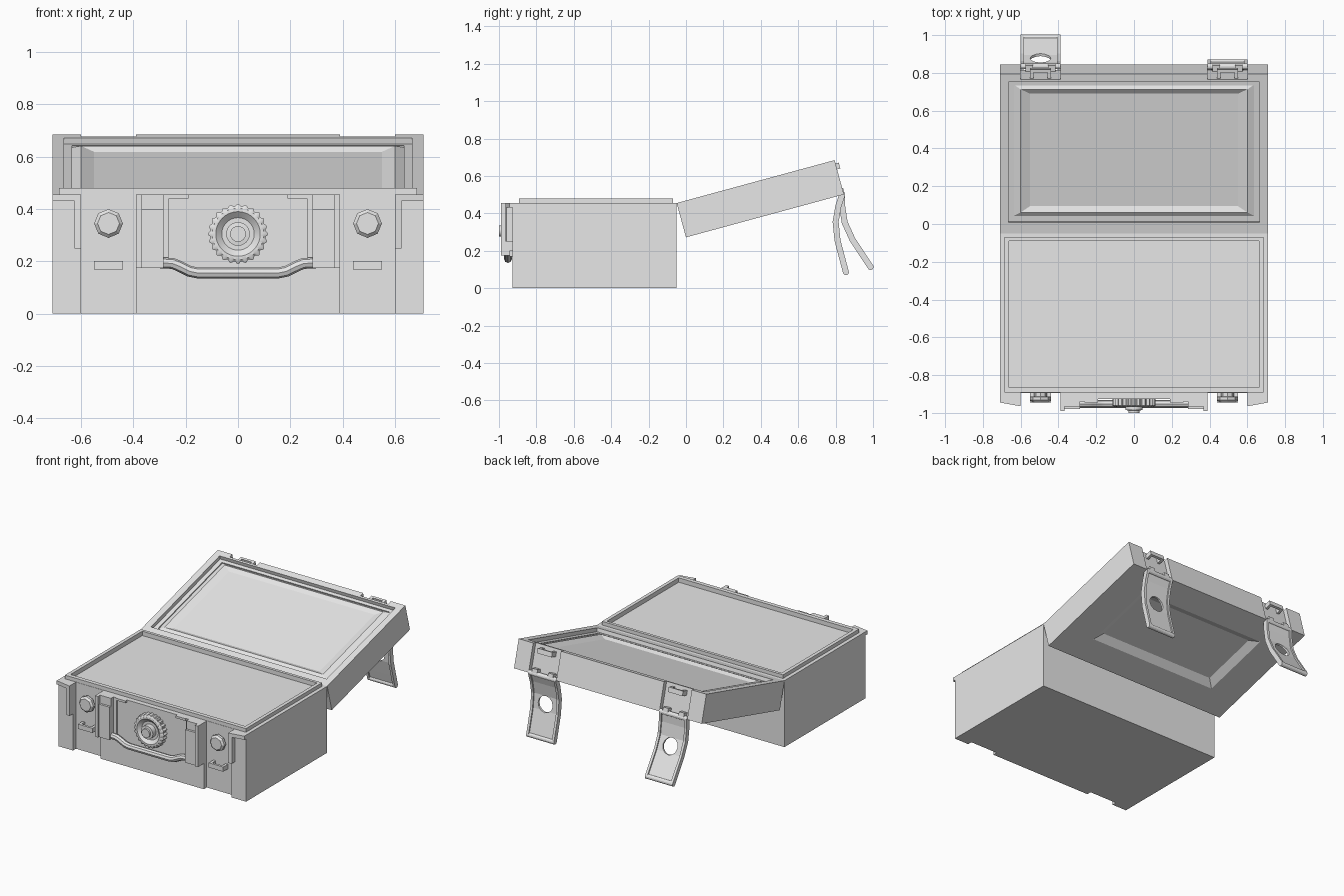
import bpy, bmesh
from math import sin, cos, pi, radians
from mathutils import Matrix, Vector

cube = bpy.data.objects.get("Cube")
if cube:
    bpy.data.objects.remove(cube, do_unlink=True)

grey = bpy.data.materials.new("case_grey")
grey.use_nodes = True
tone = (0.8, 0.8, 0.8, 1)
grey.diffuse_color = tone
grey.node_tree.nodes["Principled BSDF"].inputs["Base Color"].default_value = tone

FLAT = Matrix.Identity(4)


def finish(name, bm, mat=FLAT):
    """Turn a bmesh into a named grey object."""
    bmesh.ops.recalc_face_normals(bm, faces=bm.faces)
    mesh = bpy.data.meshes.new(name)
    bm.to_mesh(mesh)
    bm.free()
    mesh.transform(mat)
    mesh.materials.append(grey)
    obj = bpy.data.objects.new(name, mesh)
    bpy.context.collection.objects.link(obj)
    return obj


def smooth(obj):
    bpy.ops.object.select_all(action="DESELECT")
    obj.select_set(True)
    bpy.context.view_layer.objects.active = obj
    bpy.ops.object.shade_smooth_by_angle(angle=radians(35))


def loft(bm, loops):
    """Skin closed loops of points in order and cap both ends."""
    rings = [[bm.verts.new(p) for p in loop] for loop in loops]
    for a, b in zip(rings, rings[1:]):
        for i in range(len(a)):
            j = (i + 1) % len(a)
            bm.faces.new((a[i], a[j], b[j], b[i]))
    bm.faces.new(rings[0])
    bm.faces.new(rings[-1])


def boxes(name, items, mat=FLAT):
    """Boxes given as x0, x1, y0, y1, z0, z1 in one object."""
    bm = bmesh.new()
    for x0, x1, y0, y1, z0, z1 in items:
        loft(bm, [[(x0, y0, z), (x1, y0, z), (x1, y1, z), (x0, y1, z)] for z in (z0, z1)])
    return finish(name, bm, mat)


def tray(name, steps, mat=FLAT):
    """Rectangular rings given as half width, y0, y1, z."""
    bm = bmesh.new()
    loft(bm, [[(-w, a, z), (w, a, z), (w, b, z), (-w, b, z)] for w, a, b, z in steps])
    return finish(name, bm, mat)


def lathe(name, profile, sides, cx, cz, lobes=0):
    """Turn (radius, y) points about a y axis; lobes scallop the widest points."""
    bm = bmesh.new()
    widest = max(r for r, y in profile)
    loops = []
    for r, y in profile:
        loop = []
        for i in range(sides):
            t = 2 * pi * i / sides
            k = r + (0.005 * cos(lobes * t) if lobes and r == widest else 0)
            loop.append((cx + k * sin(t), y, cz + k * cos(t)))
        loops.append(loop)
    loft(bm, loops)
    return finish(name, bm)


def ribbon(bm, path, thick, x0, x1):
    """Strip of even thickness along a (y, z) path."""
    pts = [Vector(p) for p in path]
    front, back = [], []
    for i, p in enumerate(pts):
        d = (pts[min(i + 1, len(pts) - 1)] - pts[max(i - 1, 0)]).normalized()
        n = Vector((-d.y, d.x)) * thick / 2
        front.append(p + n)
        back.append(p - n)
    outline = front + back[::-1]
    loft(bm, [[(x, p.x, p.y) for p in outline] for x in (x0, x1)])


def rod(bm, y, z, r, x0, x1):
    loft(bm, [[(x, y + r * cos(k * pi / 6), z + r * sin(k * pi / 6)) for k in range(12)]
              for x in (x0, x1)])


def staple(name, cx, y0, y1, z, mat=FLAT):
    """Bar at y1 standing on two legs from y0."""
    step = 0.016 if y1 > y0 else -0.016
    lo, hi = z - 0.016, z + 0.016
    span = lambda a, b: (min(a, b), max(a, b))
    boxes(name, [(cx - 0.055, cx + 0.055, *span(y1 - step, y1), lo, hi),
                 (cx - 0.055, cx - 0.037, *span(y0, y1 - step), lo, hi),
                 (cx + 0.037, cx + 0.055, *span(y0, y1 - step), lo, hi)], mat)


# Lower case with raised lip and sunken top panel
tray("case_body", [(0.71, -0.895, -0.05, 0), (0.71, -0.895, -0.05, 0.455),
                   (0.685, -0.893, -0.07, 0.455), (0.685, -0.893, -0.07, 0.48),
                   (0.661, -0.865, -0.09, 0.48), (0.661, -0.865, -0.09, 0.45)])
PADS = [(-0.71, -0.6), (-0.39, 0.39), (0.6, 0.71)]
boxes("body_front_pads", [(a, b, -0.927, -0.895, 0, 0.455) for a, b in PADS])

# Lid, opened and leaning back
LID = Matrix.Translation((0, -0.05, 0.455)) @ Matrix.Rotation(radians(15.2), 4, "X")
tray("lid", [(0.44, 0.24, 0.64, -0.16), (0.49, 0.19, 0.69, -0.19),
             (0.71, 0, 0.845, -0.19), (0.71, 0, 0.845, 0),
             (0.665, 0.06, 0.83, 0), (0.665, 0.06, 0.83, -0.025),
             (0.635, 0.088, 0.806, -0.025), (0.635, 0.088, 0.806, -0.032),
             (0.6, 0.11, 0.785, -0.02), (0.55, 0.14, 0.757, -0.036)], LID)
boxes("lid_front_pads", [(a, b, 0.845, 0.875, -0.19, 0) for a, b in PADS], LID)

# Corner guards, shaped like an upside-down L
for s, side in ((1, "left"), (-1, "right")):
    bm = bmesh.new()
    loft(bm, [[(s * 0.6, -0.92, z), (s * 0.6, -0.965, z), (s * 0.71, -0.945, z),
               (s * 0.71, -0.92, z)] for z in (0.43, 0.455)])
    loft(bm, [[(s * 0.6, -0.92, z), (s * 0.6, -0.965, z), (s * 0.625, -0.96, z),
               (s * 0.625, -0.92, z)] for z in (0.25, 0.43)])
    finish(side + "_corner_guard", bm)

    # Handle bracket: cheek, block, inner flange and top tab
    parts = [(0.367, 0.39, -0.99, -0.92, 0.175, 0.455),
             (0.285, 0.367, -0.98, -0.92, 0.175, 0.4),
             (0.285, 0.367, -0.965, -0.92, 0.4, 0.455),
             (0.263, 0.285, -0.94, -0.92, 0.2, 0.455),
             (0.19, 0.263, -0.945, -0.92, 0.44, 0.455)]
    boxes(side + "_handle_bracket",
          [(min(s * a, s * b), max(s * a, s * b), *rest) for a, b, *rest in parts])

    # Latch stud and catches
    lathe(side + "_latch_stud", [(0.035, -0.89), (0.035, -0.912), (0.055, -0.915),
                                 (0.055, -0.933), (0.042, -0.945), (0.01, -0.945)],
          8, s * 0.495, 0.345)
    staple(side + "_body_catch", s * 0.495, -0.89, -0.945, 0.185)
    staple(side + "_lid_catch", s * 0.495, 0.84, 0.893, -0.035, LID)

    # Hanging latch strap with a round hole, side rails and end rods
    path = [(0, 0), (-0.02, -0.06), (-0.035, -0.145), (-0.025, -0.245), (0, -0.34), (0.02, -0.415)]
    hang = Matrix.Translation((s * 0.495, 0.835, 0.5)) @ \
        Matrix.Rotation(radians(0 if s > 0 else 18.7), 4, "X")
    bm = bmesh.new()
    ribbon(bm, path, 0.014, -0.09, 0.09)
    sheet = finish(side + "_latch_strap", bm, hang)
    bm = bmesh.new()
    loft(bm, [[(0.055 * cos(k * pi / 6), y, -0.2 + 0.055 * sin(k * pi / 6)) for k in range(12)]
              for y in (-0.12, 0.08)])
    cutter = finish("hole_cutter", bm, hang)
    cutter.hide_render = True
    cut = sheet.modifiers.new("hole", "BOOLEAN")
    cut.operation, cut.solver, cut.object = "DIFFERENCE", "EXACT", cutter
    graph = bpy.context.evaluated_depsgraph_get()
    holed = bpy.data.meshes.new_from_object(sheet.evaluated_get(graph))
    sheet.modifiers.clear()
    sheet.data = holed
    bpy.data.objects.remove(cutter, do_unlink=True)
    bm = bmesh.new()
    for x in (-0.105, 0.088):
        ribbon(bm, path, 0.032, x, x + 0.017)
    for y, z in (path[0], path[-1]):
        rod(bm, y, z, 0.016, -0.105, 0.105)
    finish(side + "_latch_rails", bm, hang)

    # Knuckles holding the strap to the lid
    boxes(side + "_latch_knuckles",
          [(s * 0.495 + x - 0.02, s * 0.495 + x + 0.02, 0.84, 0.88, -0.19, -0.155)
           for x in (-0.06, 0.06)], LID)

# Carry handle
curve = bpy.data.curves.new("handle_path", "CURVE")
curve.dimensions = "3D"
curve.bevel_depth = 0.021
curve.bevel_resolution = 2
line = curve.splines.new("POLY")
half = [(0.3, 0.195), (0.25, 0.192), (0.225, 0.182), (0.185, 0.162), (0.155, 0.156)]
points = [(-x, z) for x, z in half] + half[::-1]
line.points.add(len(points) - 1)
for p, (x, z) in zip(line.points, points):
    p.co = (x, -0.952, z, 1)
curve.use_fill_caps = True
temp = bpy.data.objects.new("handle_path", curve)
bpy.context.collection.objects.link(temp)
graph = bpy.context.evaluated_depsgraph_get()
bm = bmesh.new()
bm.from_mesh(bpy.data.meshes.new_from_object(temp.evaluated_get(graph)))
bpy.data.objects.remove(temp, do_unlink=True)
smooth(finish("carry_handle", bm))

# Scalloped dial with dished face and centre button
smooth(lathe("dial", [(0.11, -0.925), (0.11, -0.962), (0.098, -0.97), (0.085, -0.97),
                      (0.062, -0.95), (0.045, -0.95), (0.045, -0.985), (0.03, -0.987),
                      (0.03, -1.0), (0.005, -1.0)], 120, 0, 0.305, lobes=24))
